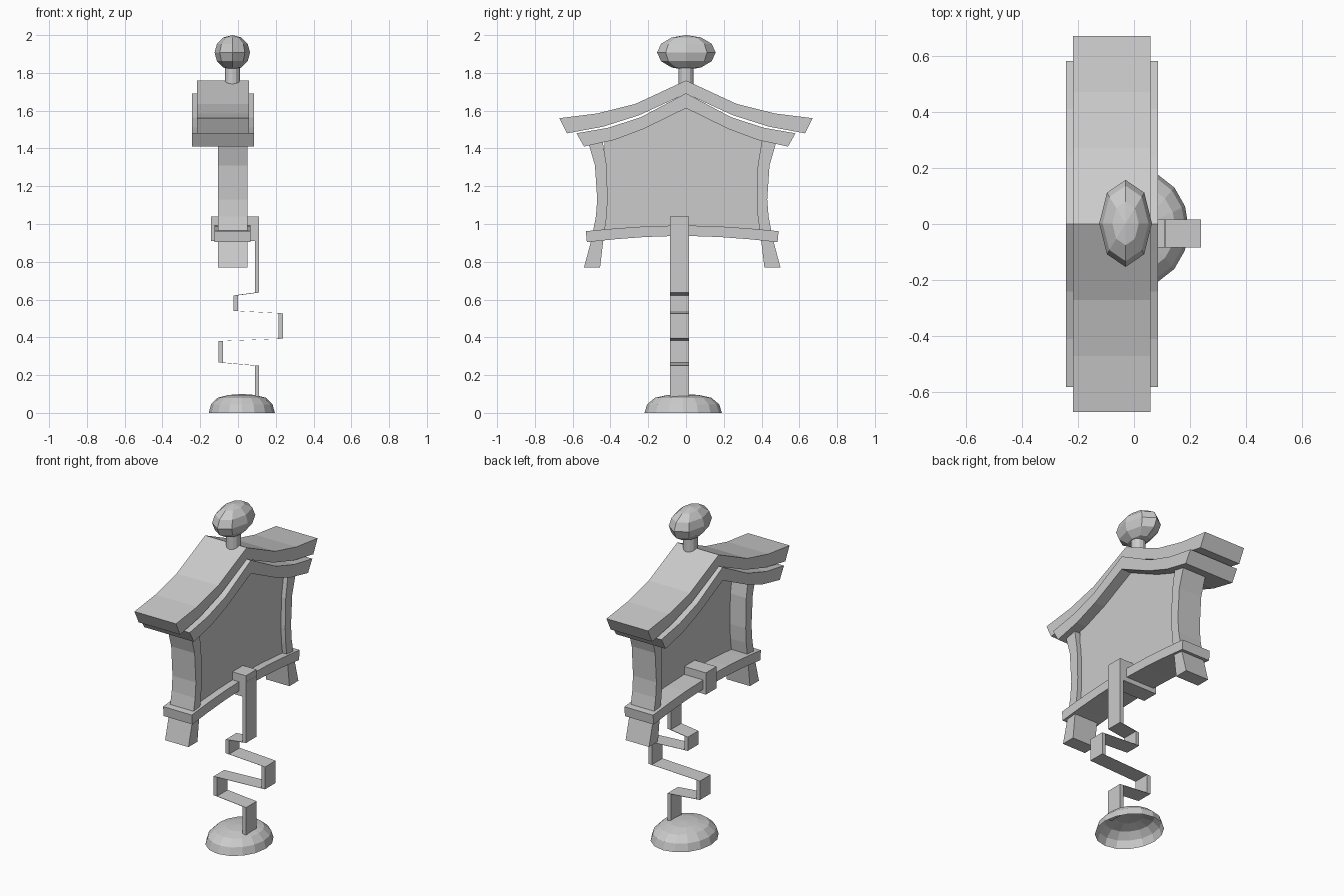
import bpy, bmesh, math
from mathutils import Matrix

if "Cube" in bpy.data.objects:
    bpy.data.objects.remove(bpy.data.objects["Cube"])


def make(name, bm):
    bmesh.ops.recalc_face_normals(bm, faces=bm.faces)
    me = bpy.data.meshes.new(name)
    bm.to_mesh(me)
    bm.free()
    ob = bpy.data.objects.new(name, me)
    bpy.context.collection.objects.link(ob)
    return ob


def band(name, edge_a, edge_b, d0, d1, place):
    """Solid strip between two matching polylines, from depth d0 to d1."""
    bm = bmesh.new()
    rings = []
    for a, b in zip(edge_a, edge_b):
        rings.append([bm.verts.new(place(p, d)) for p, d in
                      ((a, d0), (a, d1), (b, d1), (b, d0))])
    for r, s in zip(rings, rings[1:]):
        for i in range(4):
            j = (i + 1) % 4
            bm.faces.new((r[i], r[j], s[j], s[i]))
    bm.faces.new(rings[0])
    bm.faces.new(rings[-1])
    return make(name, bm)


def yz(p, d):
    return (d, p[0], p[1])


def xz(p, d):
    return (p[0], d, p[1])


def mirrored(half, c=0.0):
    """Full polyline from its +y half (first point on the centre line)."""
    return [(c - y, z) for y, z in reversed(half[1:])] + [(c + y, z) for y, z in half]


CY = -0.02  # centre line of the hanging board

# two curved roof layers
band("upper_roof",
     mirrored([(0, 1.76), (0.27, 1.635), (0.47, 1.585), (0.67, 1.56)]),
     mirrored([(0, 1.69), (0.25, 1.575), (0.44, 1.515), (0.63, 1.48)]),
     -0.217, 0.058, yz)
band("lower_roof",
     mirrored([(0, 1.692), (0.24, 1.565), (0.41, 1.51), (0.58, 1.48)]),
     mirrored([(0, 1.613), (0.225, 1.503), (0.38, 1.445), (0.54, 1.41)]),
     -0.243, 0.086, yz)

# thin board set back behind the posts
band("panel",
     [(-0.43, 1.45), (-0.24, 1.52), (0, 1.64), (0.22, 1.52), (0.40, 1.45)],
     [(-0.44, 0.94), (-0.24, 0.955), (-0.02, 0.965), (0.2, 0.955), (0.4, 0.94)],
     0.0, 0.022, yz)

# curved posts that end in splayed feet
outer = [(0.52, 0.77), (0.48, 0.92), (0.457, 1.04), (0.45, 1.13), (0.462, 1.31), (0.5, 1.44)]
inner = [(0.435, 0.77), (0.417, 0.92), (0.4, 1.04), (0.395, 1.13), (0.4, 1.31), (0.425, 1.46)]
for side, s in (("left", -1), ("right", 1)):
    band(side + "_post", [(CY + s * y, z) for y, z in outer],
         [(CY + s * y, z) for y, z in inner], -0.105, 0.05, yz)

# bowed bottom beam
band("bottom_beam",
     mirrored([(0, 0.993), (0.2, 0.987), (0.36, 0.976), (0.51, 0.962)], CY),
     mirrored([(0, 0.938), (0.2, 0.931), (0.36, 0.919), (0.505, 0.904)], CY),
     -0.125, 0.065, yz)

# bracket gripping the beam
bm = bmesh.new()
bmesh.ops.create_cube(bm, size=1, matrix=Matrix.Translation((-0.016, -0.034, 0.974))
                      @ Matrix.Diagonal((0.254, 0.1, 0.13, 1)))
make("bracket", bm)

# zigzag ribbon stem
path = [(0.112, 1.0), (0.112, 0.637), (0, 0.622), (0, 0.54), (0.238, 0.527),
        (0.238, 0.393), (-0.08, 0.38), (-0.08, 0.267), (0.112, 0.25), (0.112, 0.07)]
band("zigzag_stem", path, [(x - 0.023, z) for x, z in path], -0.084, 0.016, xz)

# hollow domed base
bm = bmesh.new()
N = 16
rings = []
for r, z in ((1, 0), (0.93, 0.045), (0.73, 0.08), (0.4, 0.095)):
    rings.append([bm.verts.new((0.02 + 0.175 * r * math.cos(2 * math.pi * i / N),
                                -0.015 + 0.205 * r * math.sin(2 * math.pi * i / N), z))
                  for i in range(N)])
tip = bm.verts.new((0.02, -0.015, 0.1))
for a, b in zip(rings, rings[1:]):
    for i in range(N):
        j = (i + 1) % N
        bm.faces.new((a[i], a[j], b[j], b[i]))
for i in range(N):
    bm.faces.new((rings[-1][i], rings[-1][(i + 1) % N], tip))
make("base_dome", bm)

# neck and faceted finial
bm = bmesh.new()
bmesh.ops.create_cone(bm, cap_ends=True, segments=12, radius1=0.04, radius2=0.04,
                      depth=0.12, matrix=Matrix.Translation((-0.03, 0, 1.78)))
make("finial_neck", bm)
bm = bmesh.new()
bmesh.ops.create_uvsphere(bm, u_segments=8, v_segments=6, radius=1,
                          matrix=Matrix.Translation((-0.03, 0.002, 1.908))
                          @ Matrix.Diagonal((0.094, 0.155, 0.092, 1)))
make("finial", bm)
